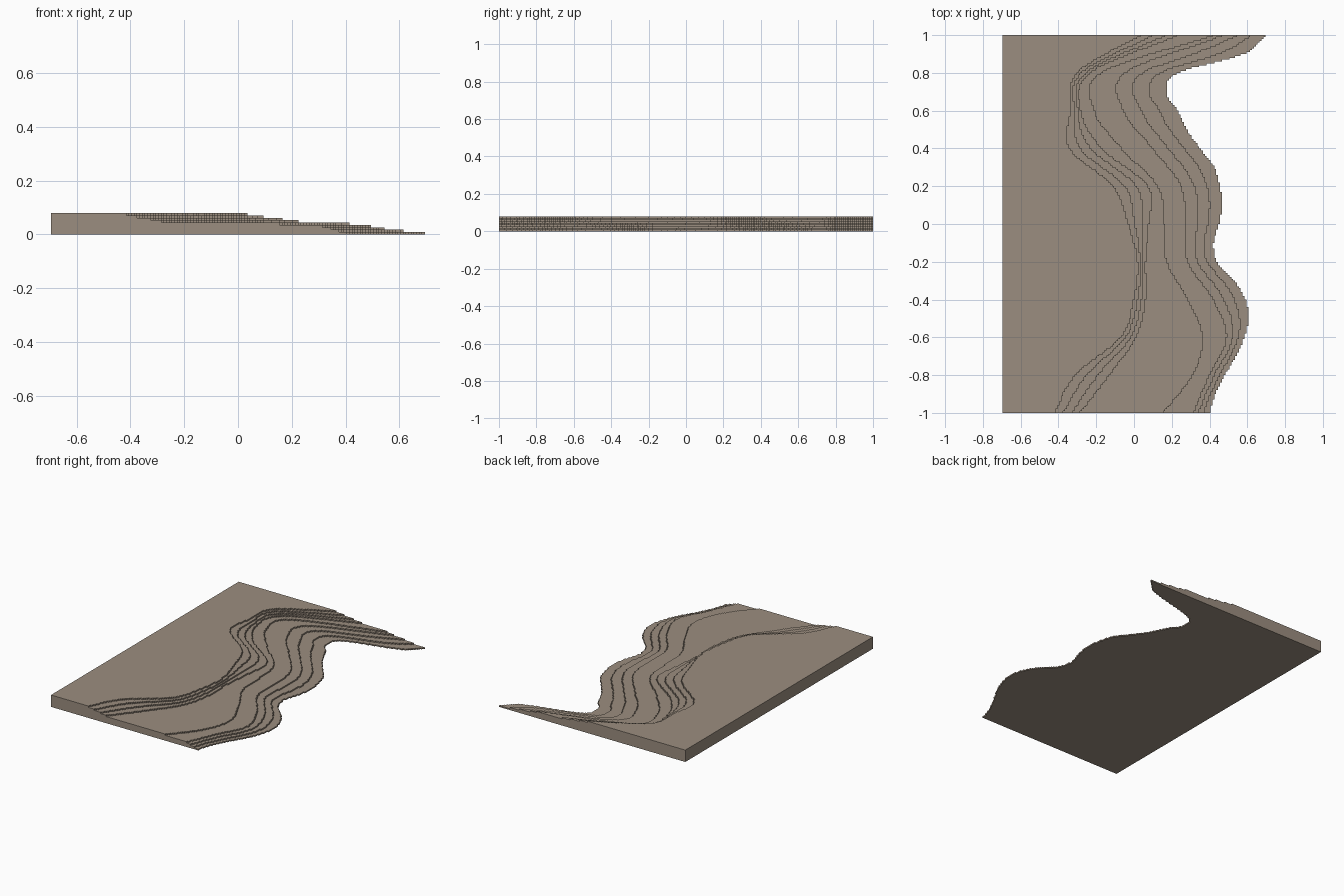
import bpy
import bmesh
import math

if "Cube" in bpy.data.objects:
    bpy.data.objects.remove(bpy.data.objects["Cube"])

LAYERS = 9
STEP = 0.08 / LAYERS
CELL = 0.01
LEFT, FRONT, BACK = -0.695, -1, 1
ROWS = round((BACK - FRONT) / CELL)

# Guide contours: x of the terrace edge at even spacing from front to back
shore = [.4, .43, .48, .54, .585, .605, .59, .53, .44, .42, .45, .465,
         .455, .425, .35, .28, .23, .17, .235, .58, .7]
lower_bank = [.315, .4, .49, .42, .285, .275, .25, .1, -.055, -.045, .48]
shelf = [.155, .31, .365, .285, .175, .16, .125, -.065, -.21, -.17, .43]
upper_bank = [-.285, -.13, .01, .06, .06, .08, .075, -.17, -.28, -.23, .24]
plateau = [-.42, -.31, -.07, 0, .02, -.03, -.11, -.34, -.335, -.3, .04]
GUIDES = {1: shore, 4: lower_bank, 5: shelf, 6: upper_bank, LAYERS: plateau}


def smooth_at(points, along):
    """Edge position on a smooth curve, along running from 0 to 1."""
    last = len(points) - 1
    i = min(int(along * last), last - 1)
    t = along * last - i

    def slope(k):
        before, after = max(k - 1, 0), min(k + 1, last)
        return (points[after] - points[before]) / (after - before)

    start, end = points[i], points[i + 1]
    blend = t * t * (3 - 2 * t)
    bend = t * (1 - t) * (slope(i) * (1 - t) - slope(i + 1) * t)
    return start + (end - start) * blend + bend


def edge_at(layer, along):
    """Edge of any layer, blended between the nearest guide contours."""
    low = max(k for k in GUIDES if k <= layer)
    high = min(k for k in GUIDES if k >= layer)
    near = smooth_at(GUIDES[low], along)
    if low == high:
        return near
    far = smooth_at(GUIDES[high], along)
    return near + (far - near) * (layer - low) / (high - low)


def add_slab(bm, edges, floor, height):
    """One terrace layer with a finely stepped right edge."""
    outline = [(LEFT, FRONT), (edges[0], FRONT)]
    for row in range(1, ROWS):
        if edges[row] != edges[row - 1]:
            y = FRONT + row * CELL
            outline += [(edges[row - 1], y), (edges[row], y)]
    outline += [(edges[-1], BACK), (LEFT, BACK)]
    bottom = [bm.verts.new((x, y, floor)) for x, y in outline]
    top = [bm.verts.new((x, y, floor + height)) for x, y in outline]
    bm.faces.new(top)
    bm.faces.new(reversed(bottom))
    for i in range(len(outline)):
        j = (i + 1) % len(outline)
        bm.faces.new((bottom[i], bottom[j], top[j], top[i]))


# Earth colour
earth = bpy.data.materials.new("earth_brown")
earth.use_nodes = True
colour = (0.33, 0.27, 0.215, 1)
earth.diffuse_color = colour
earth.node_tree.nodes["Principled BSDF"].inputs["Base Color"].default_value = colour

# Terraces, stacked from the bottom, each kept within the one below
limit = [math.inf] * ROWS
for layer in range(1, LAYERS + 1):
    edges = []
    for row in range(ROWS):
        x = edge_at(layer, (row + 0.5) / ROWS)
        snapped = LEFT + round((x - LEFT) / CELL) * CELL
        edges.append(min(limit[row], snapped))
    limit = edges
    bm = bmesh.new()
    add_slab(bm, edges, (layer - 1) * STEP, STEP)
    mesh = bpy.data.meshes.new(f"terrain_layer_{layer}")
    bm.to_mesh(mesh)
    bm.free()
    mesh.materials.append(earth)
    slab = bpy.data.objects.new(f"terrain_layer_{layer}", mesh)
    bpy.context.collection.objects.link(slab)
